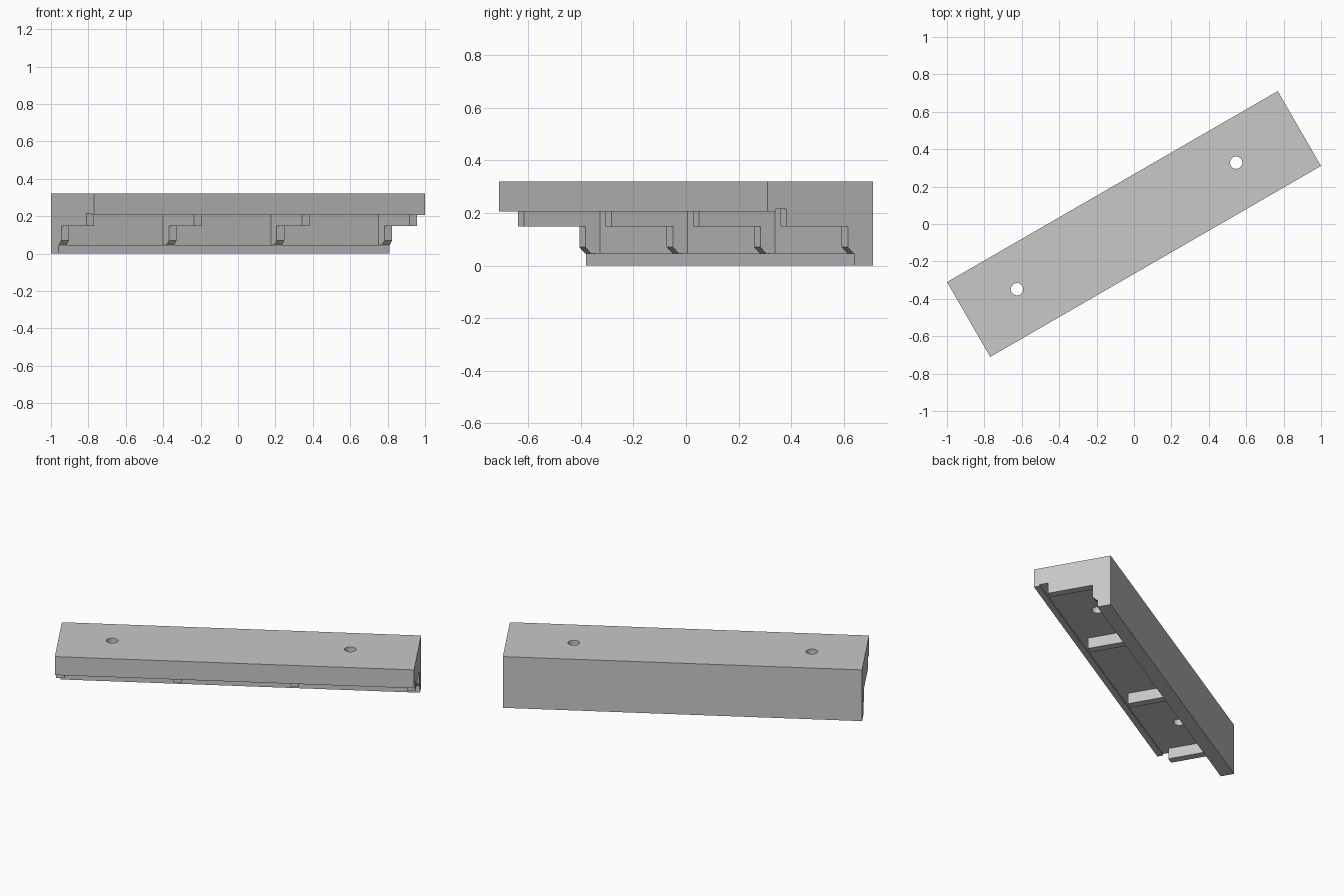
import bpy
import bmesh
import math
from mathutils import Matrix, Vector

cube = bpy.data.objects.get("Cube")
if cube:
    bpy.data.objects.remove(cube, do_unlink=True)

HALF_L, HALF_W, TOP = 1.021, 0.231, 0.32
CEILING, RIB_T = 0.215, 0.047
TURN = Matrix.Rotation(math.radians(30), 4, "Z")

grey = bpy.data.materials.new("grey")
grey.use_nodes = True
grey.diffuse_color = (0.58, 0.58, 0.58, 1)
grey.node_tree.nodes["Principled BSDF"].inputs["Base Color"].default_value = grey.diffuse_color


def finish(name, bm):
    """Turn the mesh diagonally and make an object of it."""
    bmesh.ops.recalc_face_normals(bm, faces=bm.faces)
    bm.transform(TURN)
    mesh = bpy.data.meshes.new(name)
    bm.to_mesh(mesh)
    bm.free()
    mesh.materials.append(grey)
    obj = bpy.data.objects.new(name, mesh)
    bpy.context.collection.objects.link(obj)
    return obj


def extrude_profile(name, profile, start, length):
    """Extrude a cross-section (across, height) along the bar."""
    bm = bmesh.new()
    face = bm.faces.new([bm.verts.new((start, v, z)) for v, z in profile])
    moved = bmesh.ops.extrude_face_region(bm, geom=[face])["geom"]
    verts = [g for g in moved if isinstance(g, bmesh.types.BMVert)]
    bmesh.ops.translate(bm, verts=verts, vec=(length, 0, 0))
    return finish(name, bm)


# Bar: top plate with front lip, and tall back wall with a bottom lip
bar = extrude_profile("bar", [
    (-HALF_W, TOP), (-HALF_W, 0.205), (-0.197, 0.205), (-0.197, CEILING),
    (0.185, CEILING), (0.185, 0.045), (0.151, 0.045), (0.151, 0),
    (HALF_W, 0), (HALF_W, TOP)], -HALF_L, 2 * HALF_L)

# Two screw holes through the plate
for u in (-0.716, 0.637):
    bm = bmesh.new()
    bmesh.ops.create_cone(bm, cap_ends=True, segments=32, radius1=0.033,
                          radius2=0.033, depth=0.3,
                          matrix=Matrix.Translation(Vector((u, 0.011, 0.27))))
    cutter = finish("hole_cutter", bm)
    cutter.hide_render = True
    mod = bar.modifiers.new("hole", "BOOLEAN")
    mod.operation = "DIFFERENCE"
    mod.solver = "EXACT"
    mod.object = cutter
    bpy.context.view_layer.objects.active = bar
    bpy.ops.object.modifier_apply(modifier=mod.name)
    bpy.data.objects.remove(cutter, do_unlink=True)

bpy.ops.object.select_all(action="DESELECT")
bar.select_set(True)
bpy.context.view_layer.objects.active = bar
bpy.ops.object.shade_smooth_by_angle(angle=math.radians(30))

# Four L-shaped ribs under the plate, the outer two flush with the ends
rib = [(-0.148, CEILING), (-0.148, 0.148), (0.121, 0.148), (0.121, 0.07),
       (0.147, 0.045), (0.185, 0.045), (0.185, CEILING)]
pitch = (2 * HALF_L - RIB_T) / 3
for i in range(4):
    extrude_profile(f"rib_{i + 1}", rib, -HALF_L + i * pitch, RIB_T)
